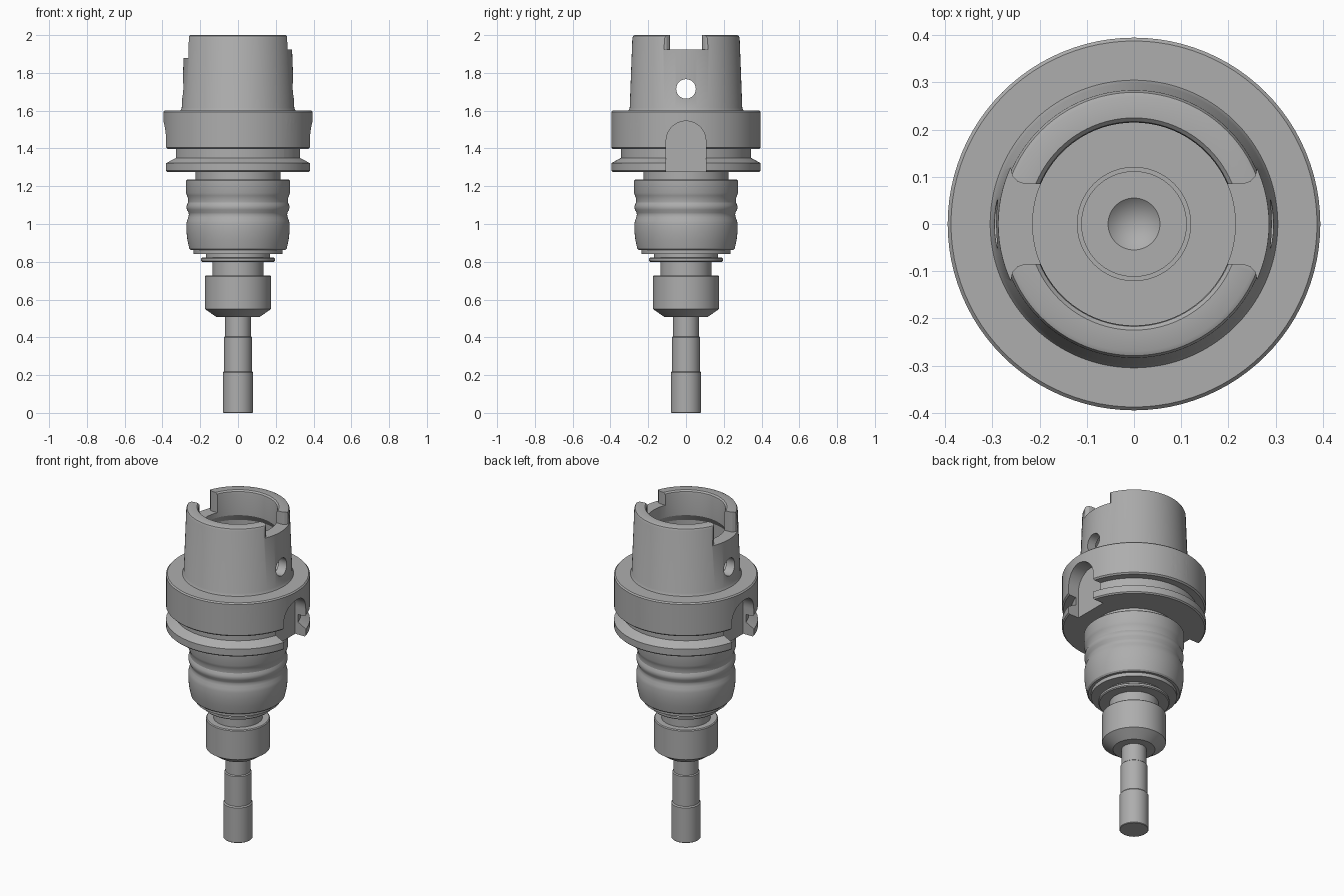
import bpy, bmesh, math
from mathutils import Matrix

cube = bpy.data.objects.get("Cube")
if cube:
    bpy.data.objects.remove(cube)

steel = bpy.data.materials.new("brushed_steel")
steel.use_nodes = True
GREY = (0.42, 0.42, 0.42, 1)
steel.diffuse_color = GREY
steel.node_tree.nodes["Principled BSDF"].inputs["Base Color"].default_value = GREY


def make_object(name, bm):
    bmesh.ops.recalc_face_normals(bm, faces=bm.faces)
    mesh = bpy.data.meshes.new(name)
    bm.to_mesh(mesh)
    bm.free()
    mesh.materials.append(steel)
    obj = bpy.data.objects.new(name, mesh)
    bpy.context.collection.objects.link(obj)
    return obj


def lathe(name, profile, steps=96):
    """Solid of revolution from (radius, height) points, axis to axis."""
    bm = bmesh.new()
    verts = [bm.verts.new((r, 0, z)) for r, z in profile]
    edges = [bm.edges.new(pair) for pair in zip(verts, verts[1:])]
    bmesh.ops.spin(bm, geom=verts + edges, axis=(0, 0, 1), cent=(0, 0, 0),
                   angle=math.tau, steps=steps)
    bmesh.ops.remove_doubles(bm, verts=bm.verts, dist=1e-5)
    return make_object(name, bm)


def prism(name, points, offset, matrix):
    """Extrude a flat outline along its normal, then place it."""
    bm = bmesh.new()
    face = bm.faces.new([bm.verts.new((x, y, 0)) for x, y in points])
    top = bmesh.ops.extrude_face_region(bm, geom=[face])["geom"]
    bmesh.ops.translate(bm, vec=(0, 0, offset),
                        verts=[v for v in top if isinstance(v, bmesh.types.BMVert)])
    bm.transform(matrix)
    return make_object(name, bm)


def radial(angle, radius, z):
    """Outline x goes sideways, outline y goes up, extrusion goes outward."""
    return (Matrix.Rotation(math.radians(angle), 4, "Z")
            @ Matrix.Translation((radius, 0, z))
            @ Matrix(((0, 0, 1, 0), (1, 0, 0, 0), (0, 1, 0, 0), (0, 0, 0, 1))))


def arc(radius, start, end, steps):
    angles = [math.radians(start + (end - start) * i / steps) for i in range(steps + 1)]
    return [(radius * math.cos(a), radius * math.sin(a)) for a in angles]


def arch(half_width, drop):
    return arc(half_width, 0, 180, 24) + [(-half_width, -drop), (half_width, -drop)]


def carve(obj, cutters):
    bpy.context.view_layer.objects.active = obj
    for cutter in cutters:
        mod = obj.modifiers.new("cut", "BOOLEAN")
        mod.operation = "DIFFERENCE"
        mod.solver = "EXACT"
        mod.object = cutter
        bpy.ops.object.modifier_apply(modifier=mod.name)
        bpy.data.objects.remove(cutter)


# Hollow taper shank and grooved flange
holder = lathe("taper_and_flange", [
    (0, 1.225), (0.225, 1.225), (0.225, 1.275), (0.388, 1.275), (0.395, 1.282),
    (0.395, 1.322), (0.345, 1.35), (0.345, 1.397), (0.387, 1.397), (0.395, 1.405),
    (0.395, 1.593), (0.388, 1.6), (0.305, 1.6), (0.298, 1.615), (0.284, 1.985),
    (0.279, 1.996), (0.27, 2.0), (0.225, 2.0), (0.217, 1.992), (0.215, 1.98),
    (0.215, 1.85), (0.24, 1.81), (0.24, 1.62), (0.215, 1.6), (0.12, 1.6),
    (0.12, 1.57), (0.112, 1.57), (0.112, 1.6), (0.055, 1.6), (0, 1.55)])

cutters = []
# Drive slots in the rim, one deeper than the other
flare = [(0.1, 0.085), (0.232, 0.085), (0.247, 0.09), (0.258, 0.102), (0.262, 0.12), (0.4, 0.12)]
outline = flare + [(x, -y) for x, y in reversed(flare)]
for angle, floor in ((0, 1.925), (180, 1.88)):
    place = Matrix.Rotation(math.radians(angle), 4, "Z") @ Matrix.Translation((0, 0, floor))
    cutters.append(prism("rim_slot_cutter", outline, 0.3, place))
# Cross holes in the taper and arched keyways in the flange
for angle in (0, 180):
    cutters.append(prism("cross_hole_cutter", arc(0.052, 0, 345, 23), 0.3, radial(angle, 0.15, 1.715)))
    cutters.append(prism("keyway_cutter", arch(0.105, 0.3), 0.2, radial(angle, 0.31, 1.44)))
# Small orientation notch and blind hole
cutters.append(prism("notch_cutter", arch(0.04, 0.3), 0.2, radial(-45, 0.345, 1.5)))
cutters.append(prism("blind_hole_cutter", arc(0.052, 0, 345, 23), 0.2, radial(90, 0.3, 1.505)))
carve(holder, cutters)

parts = [holder]
# Contoured gripping sleeve
parts.append(lathe("sleeve", [
    (0, 1.235), (0.27, 1.235), (0.275, 1.23), (0.275, 1.165), (0.27, 1.15),
    (0.264, 1.135), (0.264, 1.115), (0.271, 1.1), (0.273, 1.088), (0.27, 1.075),
    (0.262, 1.06), (0.26, 1.05), (0.263, 1.035), (0.27, 1.018), (0.273, 1.0),
    (0.273, 0.96), (0.268, 0.915), (0.258, 0.87), (0.25, 0.862), (0.235, 0.862),
    (0.235, 0.84), (0, 0.84)]))
# Stepped collar and neck under the sleeve
parts.append(lathe("collar", [
    (0, 0.845), (0.17, 0.845), (0.17, 0.822), (0.19, 0.822), (0.195, 0.817),
    (0.195, 0.805), (0.19, 0.8), (0.135, 0.8), (0.135, 0.72), (0, 0.72)]))
# Clamping nut
parts.append(lathe("clamping_nut", [
    (0, 0.728), (0.17, 0.728), (0.175, 0.723), (0.175, 0.55), (0.115, 0.508), (0, 0.508)]))
# Stepped cutting tool
parts.append(lathe("tool_shank", [
    (0, 0.52), (0.068, 0.52), (0.068, 0.405), (0.074, 0.4), (0.074, 0.22),
    (0.08, 0.213), (0.08, 0.003), (0.077, 0), (0, 0)], 64))

# Smooth round walls, crisp edges
bpy.ops.object.select_all(action="DESELECT")
for part in parts:
    part.select_set(True)
bpy.context.view_layer.objects.active = holder
bpy.ops.object.shade_smooth_by_angle(angle=math.radians(25))
